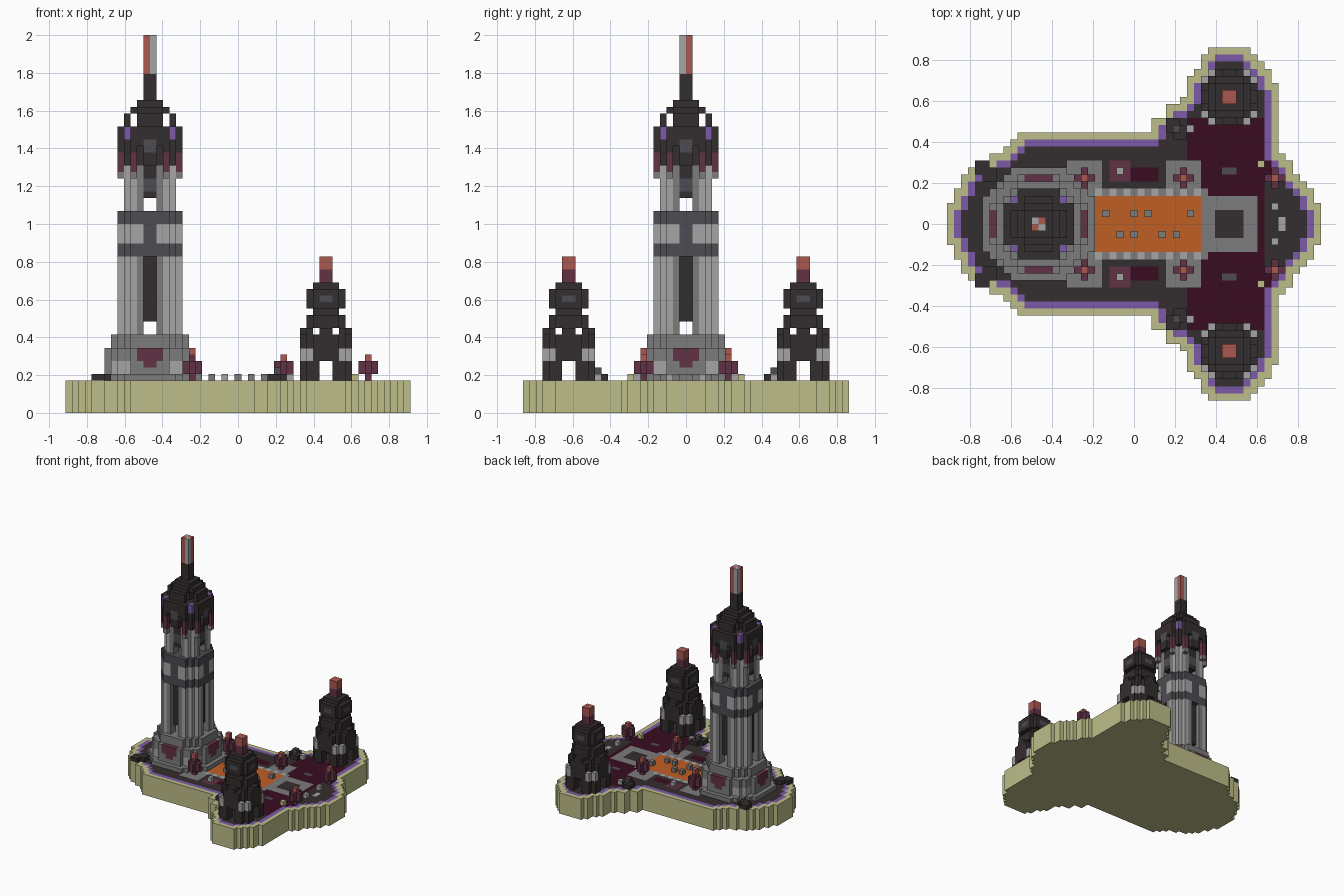
import bpy

cube = bpy.data.objects.get("Cube")
if cube:
    bpy.data.objects.remove(cube, do_unlink=True)

U = 2 / 58          # size of one block
GROUND = 5          # block layer standing on the island


def linear(c):
    c /= 255
    return c / 12.92 if c <= 0.04045 else ((c + 0.055) / 1.055) ** 2.4


COLOURS = {
    "sand": (190, 190, 138), "purple": (124, 90, 168), "charcoal": (52, 45, 46),
    "dark_red": (56, 12, 32), "grey": (124, 124, 124), "light_grey": (165, 165, 165),
    "orange": (192, 94, 36), "salmon": (170, 88, 80), "maroon": (98, 50, 70),
    "slate": (76, 76, 82),
}
MATS = {}
for name, rgb in COLOURS.items():
    m = bpy.data.materials.new(name)
    m.use_nodes = True
    col = tuple(linear(c) for c in rgb) + (1,)
    m.diffuse_color = col
    bsdf = next(n for n in m.node_tree.nodes if n.type == "BSDF_PRINCIPLED")
    bsdf.inputs["Base Color"].default_value = col
    bsdf.inputs["Roughness"].default_value = 0.9
    MATS[name] = m


def build(name, cells):
    """Turn {(i, j, k): colour} into a mesh of the exposed block faces."""
    verts, faces, tints = {}, [], []
    slots = sorted(set(cells.values()))
    for cell, tint in cells.items():
        for axis in range(3):
            for side in (0, 1):
                near = list(cell)
                near[axis] += 2 * side - 1
                if tuple(near) in cells:
                    continue
                p, q = (axis + 1) % 3, (axis + 2) % 3
                quad = []
                for dp, dq in ((0, 0), (1, 0), (1, 1), (0, 1)):
                    v = list(cell)
                    v[axis] += side
                    v[p] += dp
                    v[q] += dq
                    quad.append(verts.setdefault(tuple(v), len(verts)))
                faces.append(quad if side else quad[::-1])
                tints.append(slots.index(tint))
    mesh = bpy.data.meshes.new(name)
    mesh.from_pydata([((i - 26.5) * U, j * U, k * U) for i, j, k in verts], [], faces)
    for s in slots:
        mesh.materials.append(MATS[s])
    mesh.polygons.foreach_set("material_index", tints)
    ob = bpy.data.objects.new(name, mesh)
    bpy.context.collection.objects.link(ob)
    return ob


def half(j):
    """Row counted outwards from the middle line."""
    return j if j >= 0 else -1 - j


def disc(a, b, r):
    return (a + .5) ** 2 + (b + .5) ** 2 <= r * r + .65 * r


def stack(name, ci, cj, k0, k1, rule):
    """Four-way symmetric part; rule(a, b, k) gives a colour or None."""
    cells = {}
    for k in range(k0, k1):
        for i in range(-9, 9):
            for j in range(-9, 9):
                tint = rule(half(i), half(j), k)
                if tint:
                    cells[ci + i, cj + j, k] = tint
    return build(name, cells)


# Island: half width of each column, then a painted top
widths = ([3, 5, 7, 8, 9, 9, 10, 10, 11, 12] + [13] * 19 + [15, 15, 17, 17, 18, 21, 22, 24]
          + [25] * 6 + [24, 23, 22, 20, 10, 9, 7, 6, 5, 3])
land = {(i, j) for i, w in enumerate(widths) for j in range(-w, w)}


def erode(area):
    return {(i, j) for i, j in area
            if all((i + x, j + y) in area for x in (-1, 0, 1) for y in (-1, 0, 1))}


inner = erode(land)
core = {(i, j) for i, j in inner
        if {(i + 1, j), (i - 1, j), (i, j + 1), (i, j - 1)} <= inner}


def paint(i, j):
    b = half(j)
    if (i, j) not in inner:
        return "sand"
    if (i, j) not in core:
        return "purple"
    if 21 <= i <= 35 and b < 4:
        return "orange"
    if 21 <= i <= 36 and b == 4:
        return "light_grey" if i % 2 else "grey"
    if (17 <= i <= 21 or 31 <= i <= 35) and b < 9:
        return "grey"
    if 23 <= i <= 25 and 6 <= b <= 8:
        return "maroon"
    if 26 <= i <= 29 and 6 <= b <= 7:
        return "dark_red"
    if 38 <= i <= 41 and b < 2:
        return "charcoal"
    if 36 <= i <= 43 and b < 4:
        return "grey"
    if 39 <= i <= 40 and b == 7:
        return "slate"
    if i == 47 and b == 0:
        return "light_grey"
    if (35 <= i <= 44 and b < 15) or (i == 34 and 9 <= b < 15) or (i > 44 and 5 < b < 15):
        return "dark_red"
    return "charcoal"


build("island", {(i, j, k): paint(i, j) if k == GROUND - 1 else "sand"
                 for i, j in land for k in range(GROUND)})


# Main tower
def plinth(a, b, k):
    r = 8 if k == 5 else 7 if k < 10 else 6
    if not disc(a, b, r):
        return None
    lo, hi = min(a, b), max(a, b)
    if hi == 6 and ((k in (8, 9) and lo < 2) or (k == 7 and lo < 1)):
        return "maroon"
    return "light_grey" if k in (6, 7) and lo in (3, 4) else "grey"


def shaft(a, b, k):
    lo, hi = min(a, b), max(a, b)
    if not disc(a, b, 5) or disc(a, b, 3):
        return None
    if lo == 0:
        return "charcoal" if k >= 14 and hi == 3 else None
    return "grey" if lo == 1 else "light_grey"


def band(a, b, k):
    if not disc(a, b, 5):
        return None
    return "light_grey" if 26 <= k <= 28 and min(a, b) in (1, 2, 3) else "slate"


def upper_shaft(a, b, k):
    lo, hi = min(a, b), max(a, b)
    if not disc(a, b, 4) or disc(a, b, 2):
        return None
    if lo == 0:
        return None if k < 33 else "slate" if k in (34, 35) and hi == 3 else "charcoal"
    return "grey" if lo == 1 else "light_grey"


def head(a, b, k):
    lo, hi = min(a, b), max(a, b)
    if k < 38:
        return ("grey" if k == 36 else "maroon") if hi == 4 and lo == 2 else None
    if (a, b) == (3, 3):
        return "purple" if k > 41 else "charcoal"
    if not disc(a, b, 5):
        return None
    if k < 40 and hi == 4 and lo == 2:
        return "maroon"
    if hi == 4 and lo == 1 and k < 41:
        return None
    return "slate" if k in (40, 41) and lo == 0 else "charcoal"


def roof(a, b, k):
    r = {44: 4, 45: 4, 46: 3, 47: 2}.get(k, 1)
    if k < 46 and 2 in (a, b):
        return None
    return "charcoal" if disc(a, b, r) else None


stack("tower_plinth", 13, 0, 5, 12, plinth)
stack("tower_shaft", 13, 0, 12, 24, shaft)
stack("tower_band", 13, 0, 24, 31, band)
stack("tower_upper_shaft", 13, 0, 31, 38, upper_shaft)
stack("tower_head", 13, 0, 36, 44, head)
stack("tower_roof", 13, 0, 44, 52, roof)
build("tower_spire", {(i, j, k): "salmon" if (i == 12) == (j == -1) else "light_grey"
                      for i in (12, 13) for j in (-1, 0) for k in range(52, 58)})


# Side towers
def turret(a, b, k):
    lo, hi = min(a, b), max(a, b)
    if k >= 20:
        return ("maroon" if k < 22 else "salmon") if hi == 0 else None
    if k < 8:
        return "charcoal" if disc(a, b, 4) and not disc(a, b, 2) and lo > 0 else None
    if k < 10:
        return None if not disc(a, b, 4) else "light_grey" if (lo, hi) == (2, 3) else "charcoal"
    if k < 13:
        if k == 12 and 1 in (a, b):
            return None
        return "charcoal" if disc(a, b, 4) and (lo, hi) != (2, 3) else None
    r = 2 if k in (15, 19) else 3
    if not disc(a, b, r):
        return None
    return "slate" if k == 17 and lo == 0 and hi == 2 else "charcoal"


for side, cj in (("left", 18), ("right", -18)):
    stack(side + "_turret", 40, cj, 5, 24, turret)


# Lanterns, mirrored front to back
def mirrored(name, cells):
    build("back_" + name, cells)
    build("front_" + name, {(i, -1 - j, k): t for (i, j, k), t in cells.items()})


for label, i, top in (("tower", 19, 9), ("court", 33, 8), ("edge", 46, 8)):
    cells = {(i, 6, k): "maroon" for k in range(GROUND, top)}
    cells[i, 6, top] = "salmon"
    for di, dj in ((1, 0), (-1, 0), (0, 1), (0, -1)):
        for k in (6, 7):
            cells[i + di, 6 + dj, k] = "maroon"
    mirrored(label + "_lantern", cells)

# Loose stones
mirrored("pale_stones", {(i, j, GROUND): "light_grey" for i, j in
                         ((37, 14), (42, 14), (34, 13), (46, 2), (24, 7))})
mirrored("sand_stone", {(44, 8, GROUND): "sand"})
for label, i, j in (("west", 5, 7), ("wing", 32, 13)):
    rocks = {(i + x, j + y, GROUND): "charcoal" for x in (-1, 0, 1) for y in (-1, 0, 1)
             if x * y <= 0}
    if label == "wing":
        rocks[i, j, GROUND + 1] = "slate"
    mirrored(label + "_rocks", rocks)
build("court_stones", {(i, j, GROUND): "grey" for i, j in
                       ((22, 1), (26, 1), (28, 1), (34, 1), (24, -2), (26, -2), (30, -2), (32, -2))})
